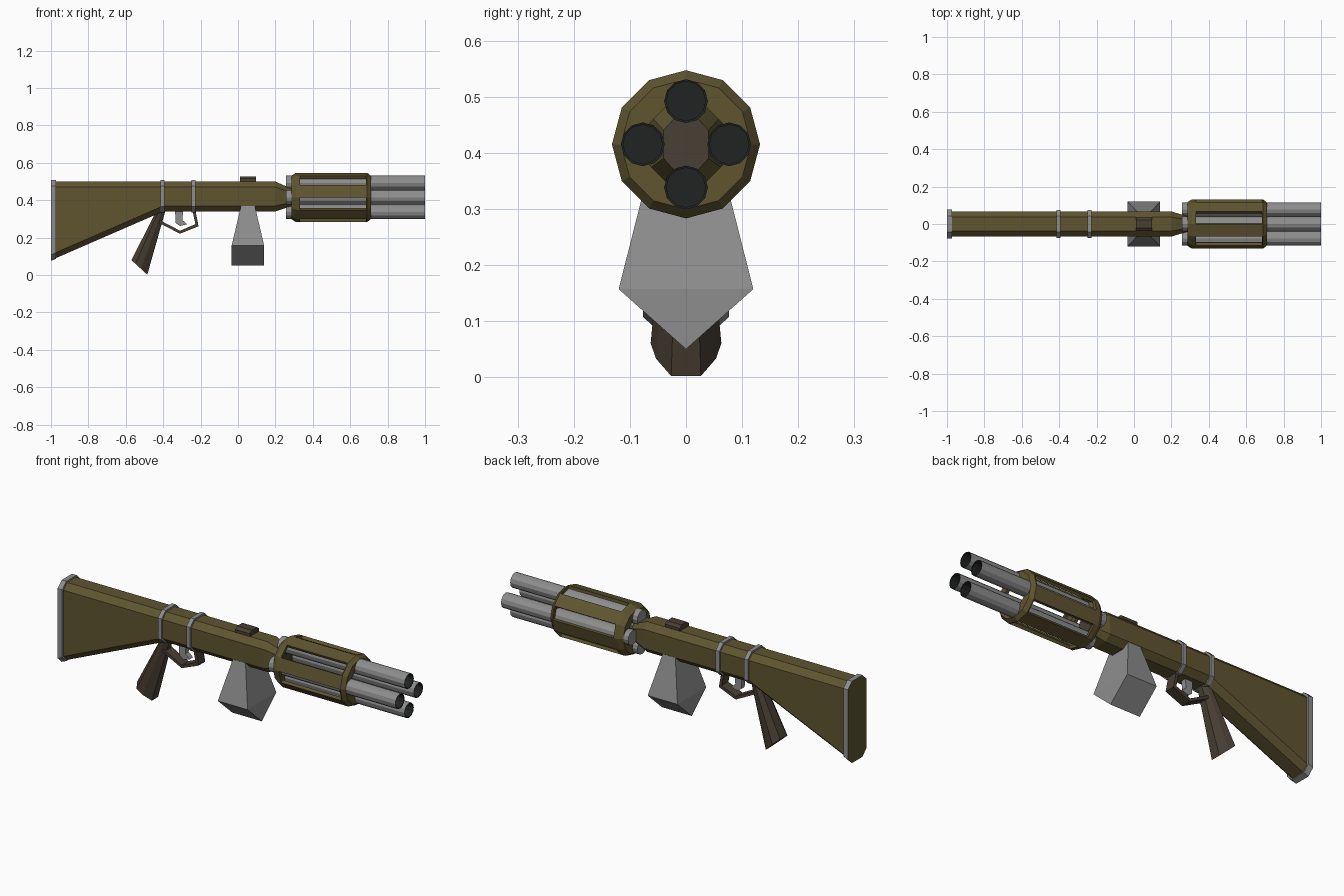
import bpy, bmesh
from math import sin, cos, pi, radians
from mathutils import Vector

if "Cube" in bpy.data.objects:
    bpy.data.objects.remove(bpy.data.objects["Cube"])


def mat(name, rgb):
    m = bpy.data.materials.new(name)
    m.diffuse_color = (*rgb, 1)
    m.use_nodes = True
    m.node_tree.nodes["Principled BSDF"].inputs["Base Color"].default_value = m.diffuse_color
    return m


OLIVE = mat("olive", (0.115, 0.09, 0.03))
BROWN = mat("brown", (0.065, 0.05, 0.033))
STEEL = mat("steel", (0.27, 0.27, 0.27))
BLACK = mat("black", (0.015, 0.017, 0.017))


def finish(name, bm, *mats):
    bmesh.ops.recalc_face_normals(bm, faces=bm.faces)
    me = bpy.data.meshes.new(name)
    bm.to_mesh(me)
    bm.free()
    ob = bpy.data.objects.new(name, me)
    bpy.context.collection.objects.link(ob)
    for m in mats:
        me.materials.append(m)
    return ob


def loft(name, sections, *mats, end_mat=0):
    """Skin matching closed cross-sections and cap both ends."""
    bm = bmesh.new()
    rings = [[bm.verts.new(p) for p in s] for s in sections]
    for a, b in zip(rings, rings[1:]):
        for i in range(len(a)):
            j = (i + 1) % len(a)
            bm.faces.new((a[i], a[j], b[j], b[i]))
    bm.faces.new(rings[0])
    bm.faces.new(rings[-1]).material_index = end_mat
    return finish(name, bm, *mats)


def octagon(x, zb, zt, w, cy=0.03, cz=0.03):
    """Chamfered rectangle in the YZ plane."""
    return [(x, y, z) for y, z in (
        (w, zb + cz), (w, zt - cz), (w - cy, zt), (cy - w, zt),
        (-w, zt - cz), (-w, zb + cz), (cy - w, zb), (w - cy, zb))]


def extrude_xz(name, pts, half, m):
    return loft(name, [[(x, y, z) for x, z in pts] for y in (-half, half)], m)


# Stock and receiver in one piece, tapering to a dark front hub
loft("stock_body", [octagon(-0.998, 0.08, 0.50, 0.067),
                    octagon(-0.40, 0.34, 0.50, 0.067),
                    octagon(0.20, 0.34, 0.50, 0.067),
                    octagon(0.29, 0.37, 0.46, 0.04, 0.018, 0.02)],
     OLIVE, BROWN, end_mat=1)

# Steel bands and butt frame
for i, x in enumerate((-0.404, -0.237)):
    loft(f"band_{i}", [octagon(x + d, 0.335, 0.509, 0.076, 0.034, 0.032)
                       for d in (-0.011, 0.011)], STEEL)
butt = [octagon(x, zb, 0.508, 0.077, 0.034, 0.032)
        for x, zb in ((-0.973, 0.087), (-1.0, 0.076))]
loft("butt_frame", butt, STEEL, OLIVE, end_mat=1)

# Four barrels with dark recessed muzzles
CZ = 0.415
for k in range(4):
    cy, cz = 0.077 * cos(k * pi / 2), CZ + 0.077 * sin(k * pi / 2)

    def ring(x, r):
        return [(x, cy + r * cos(i * pi / 6), cz + r * sin(i * pi / 6)) for i in range(12)]
    tube = loft(f"barrel_{k}", [ring(0.257, 0.039), ring(1.0, 0.039),
                                ring(0.999, 0.035), ring(0.94, 0.035)],
                STEEL, BLACK, end_mat=1)
    for f in tube.data.polygons:
        c = f.center
        if c.x > 0.93:
            f.material_index = 1

# Twelve-sided barrel cage with six open slots
bm = bmesh.new()
profile = [(0.285, 0.075), (0.285, 0.116), (0.31, 0.132), (0.332, 0.132),
           (0.685, 0.132), (0.69, 0.132), (0.71, 0.116), (0.71, 0.075)]
rings = [[bm.verts.new((x, r * cos(i * pi / 6), CZ + r * sin(i * pi / 6)))
          for i in range(12)] for x, r in profile]
for s, (a, b) in enumerate(zip(rings, rings[1:])):
    for i in range(12):
        if s == 3 and i % 2 == 0:
            continue
        j = (i + 1) % 12
        bm.faces.new((a[i], a[j], b[j], b[i]))
cage = finish("barrel_cage", bm, OLIVE)
# make sure the shell faces outward before thickening inward
out = sum(f.normal.dot(Vector((0, f.center.y, f.center.z - CZ))) for f in cage.data.polygons)
if out < 0:
    cage.data.flip_normals()
sol = cage.modifiers.new("thickness", 'SOLIDIFY')
sol.thickness, sol.offset = 0.016, -1

# Magazine: pentagonal pouch with a keel bottom
MX = 0.053


def slab(z_side, z_mid, hx, hy):
    return [(MX + sx * hx, y, z) for sx, y, z in (
        (-1, -hy, z_side), (1, -hy, z_side), (1, 0, z_mid),
        (1, hy, z_side), (-1, hy, z_side), (-1, 0, z_mid))]


bm = bmesh.new()
top = [bm.verts.new((MX + sx * 0.037, sy * 0.066, 0.37))
       for sx, sy in ((-1, -1), (1, -1), (1, 1), (-1, 1))]
low = [bm.verts.new((MX + sx * 0.087, sy * 0.12, 0.157))
       for sx, sy in ((-1, -1), (1, -1), (1, 1), (-1, 1))]
keel = [bm.verts.new((MX + sx * 0.087, 0, 0.05)) for sx in (-1, 1)]
bm.faces.new(top)
for i in range(4):
    j = (i + 1) % 4
    bm.faces.new((top[i], top[j], low[j], low[i]))
bm.faces.new((low[0], low[1], keel[1], keel[0]))
bm.faces.new((low[2], low[3], keel[0], keel[1]))
bm.faces.new((low[1], low[2], keel[1]))
bm.faces.new((low[3], low[0], keel[0]))
finish("magazine", bm, STEEL)

# Top sight block
loft("sight", [octagon(x, 0.488, 0.527, 0.038, 0.016, 0.012) for x in (0.01, 0.096)], BROWN)


# Raked grip, octagonal and flaring downward
def grip_section(back, front, w):
    b, f = Vector((back[0], 0, back[1])), Vector((front[0], 0, front[1]))
    return [b.lerp(f, t) + Vector((0, y * w, 0)) for t, y in (
        (0, -0.45), (0, 0.45), (0.25, 1), (0.6, 0.85), (1, 0.42),
        (1, -0.42), (0.6, -0.85), (0.25, -1))]


loft("grip", [grip_section((-0.43, 0.355), (-0.385, 0.355), 0.035),
              grip_section((-0.57, 0.08), (-0.485, 0.002), 0.063)], BROWN)

# Trigger guard strip and trigger
extrude_xz("trigger_guard", [(-0.435, 0.285), (-0.31, 0.221), (-0.211, 0.261), (-0.228, 0.35),
                             (-0.244, 0.35), (-0.228, 0.272), (-0.31, 0.237), (-0.425, 0.297)],
           0.028, BROWN)
extrude_xz("trigger", [(-0.337, 0.35), (-0.292, 0.35), (-0.298, 0.295), (-0.272, 0.272),
                       (-0.31, 0.262), (-0.333, 0.278)], 0.014, STEEL)
